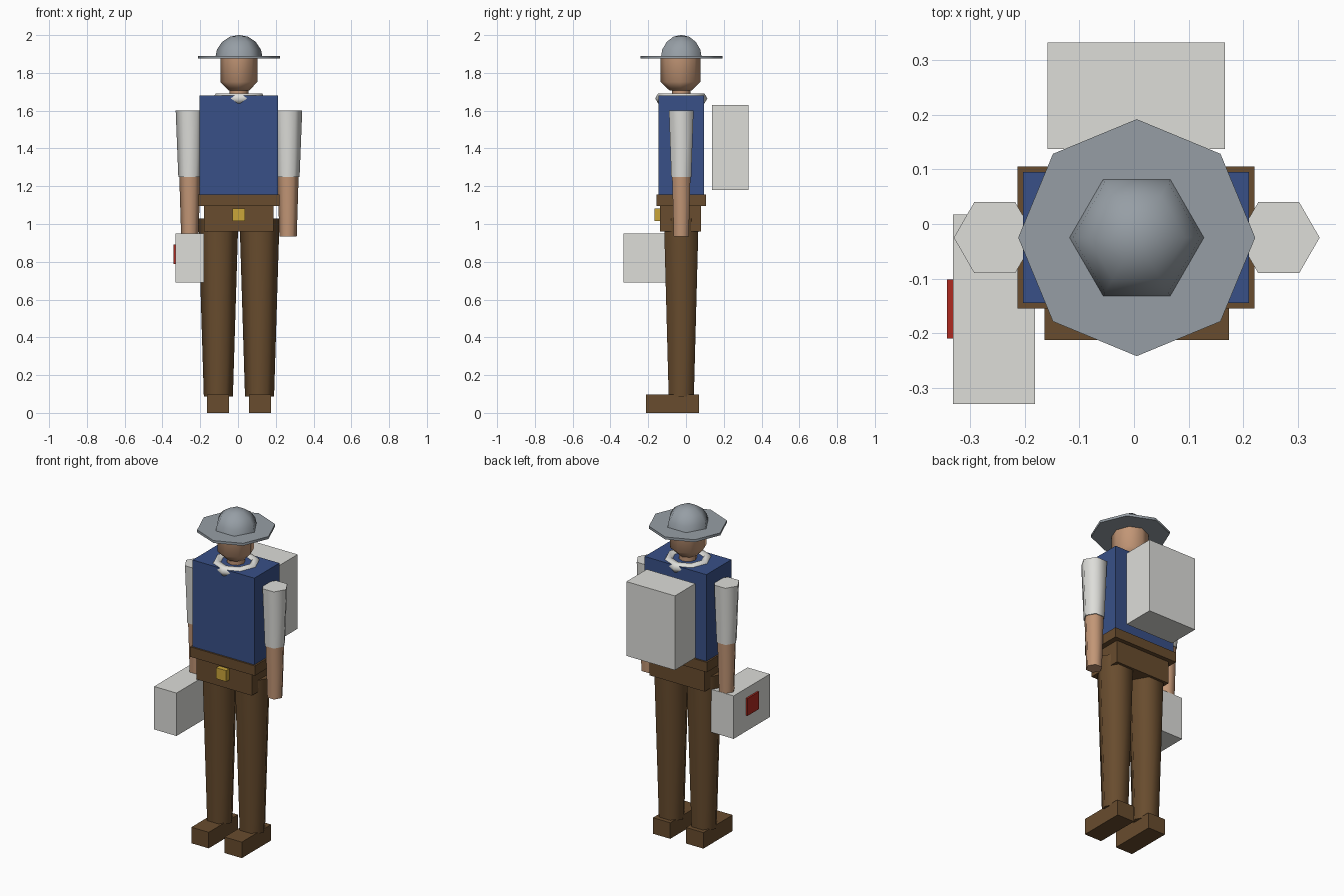
import bpy
import bmesh
import math

default = bpy.data.objects.get("Cube")
if default:
    bpy.data.objects.remove(default, do_unlink=True)

CX, CY = 0.005, -0.025  # body axis


def srgb(c):
    c /= 255
    return c / 12.92 if c <= 0.04045 else ((c + 0.055) / 1.055) ** 2.4


def material(name, r, g, b):
    m = bpy.data.materials.new(name)
    colour = (srgb(r), srgb(g), srgb(b), 1)
    m.use_nodes = True
    m.diffuse_color = colour
    m.node_tree.nodes["Principled BSDF"].inputs["Base Color"].default_value = colour
    return m


blue = material("navy_blue", 56, 80, 135)
brown = material("leather_brown", 104, 76, 46)
skin = material("skin_tan", 194, 150, 118)
white = material("off_white", 221, 221, 217)
grey = material("hat_grey", 150, 158, 165)
gold = material("buckle_gold", 203, 166, 58)
red = material("red", 175, 42, 32)


def finish(name, bm, mat, smooth=False):
    bmesh.ops.recalc_face_normals(bm, faces=bm.faces)
    mesh = bpy.data.meshes.new(name)
    bm.to_mesh(mesh)
    bm.free()
    mesh.materials.append(mat)
    ob = bpy.data.objects.new(name, mesh)
    bpy.context.collection.objects.link(ob)
    if smooth:
        bpy.ops.object.select_all(action="DESELECT")
        ob.select_set(True)
        bpy.context.view_layer.objects.active = ob
        bpy.ops.object.shade_smooth_by_angle(angle=math.radians(62))
    return ob


def box(name, mat, x, y, z):
    """Box from its lower and upper limit on each axis."""
    bm = bmesh.new()
    bmesh.ops.create_cube(bm, size=1)
    for v in bm.verts:
        v.co = [lo + (c + 0.5) * (hi - lo) for c, (lo, hi) in zip(v.co, (x, y, z))]
    return finish(name, bm, mat)


def lathe(name, mat, profile, sides, x=CX, y=CY, stretch=1, smooth=True):
    """Solid of revolution from (radius, z) pairs, first corner on +x."""
    bm = bmesh.new()
    rings = []
    for r, z in profile:
        rings.append([bm.verts.new((x + r * math.cos(i * math.tau / sides),
                                    y + r * stretch * math.sin(i * math.tau / sides), z))
                      for i in range(sides)])
    for a, b in zip(rings, rings[1:]):
        for i in range(sides):
            j = (i + 1) % sides
            bm.faces.new((a[i], a[j], b[j], b[i]))
    bm.faces.new(rings[0])
    bm.faces.new(rings[-1])
    bmesh.ops.remove_doubles(bm, verts=bm.verts, dist=0.0001)
    return finish(name, bm, mat, smooth)


def torus(name, mat, major, minor, z, sides, section):
    bm = bmesh.new()
    loops = []
    for i in range(sides):
        a = i * math.tau / sides
        loop = []
        for k in range(section):
            t = k * math.tau / section
            r = major + minor * math.cos(t)
            loop.append(bm.verts.new((CX + r * math.cos(a), CY + r * math.sin(a),
                                      z + minor * math.sin(t))))
        loops.append(loop)
    for i in range(sides):
        a, b = loops[i], loops[(i + 1) % sides]
        for k in range(section):
            n = (k + 1) % section
            bm.faces.new((a[k], b[k], b[n], a[n]))
    return finish(name, bm, mat, True)


# Hat
lathe("hat_brim", grey, [(0.217, 1.875), (0.217, 1.89)], 8)
R = 0.126
dome = [(R * math.cos(i * math.pi / 8), 1.875 + R * math.sin(i * math.pi / 8)) for i in range(5)]
lathe("hat_crown", grey, dome, 6)

# Head and neck
lathe("head", skin, [(0.055, 1.708), (0.098, 1.752), (0.098, 1.88)], 8, y=-0.029, stretch=1.08)
lathe("neck", skin, [(0.05, 1.64), (0.05, 1.73)], 8)
torus("neckerchief", white, 0.108, 0.03, 1.665, 8, 6)

# Torso, belts and buckle
box("torso", blue, (-0.203, 0.211), (-0.145, 0.095), (1.14, 1.68))
box("upper_belt", brown, (-0.213, 0.221), (-0.155, 0.105), (1.095, 1.155))
box("hips", brown, (-0.181, 0.189), (-0.138, 0.08), (0.96, 1.095))
box("buckle", gold, (-0.03, 0.038), (-0.167, -0.137), (1.015, 1.082))

# Paired limbs
for side, s in (("left", 1), ("right", -1)):
    arm_x, leg_x, foot_x = CX + s * 0.26, CX + s * 0.109, CX + s * 0.111
    lathe(side + "_sleeve", white, [(0.061, 1.25), (0.075, 1.6)], 6, x=arm_x)
    lathe(side + "_forearm", skin, [(0.046, 0.935), (0.056, 1.255)], 6, x=arm_x)
    lathe(side + "_leg", brown, [(0.077, 0.088), (0.106, 1.03)], 6, x=leg_x)
    box(side + "_shoe", brown, (foot_x - 0.058, foot_x + 0.058), (-0.212, 0.068), (0, 0.097))

# Backpack and carried case with a red badge on its outer side
box("backpack", white, (-0.158, 0.167), (0.137, 0.332), (1.18, 1.63))
box("carried_case", white, (-0.331, -0.181), (-0.33, 0.017), (0.69, 0.95))
box("case_badge", red, (-0.342, -0.33), (-0.21, -0.102), (0.787, 0.892))
